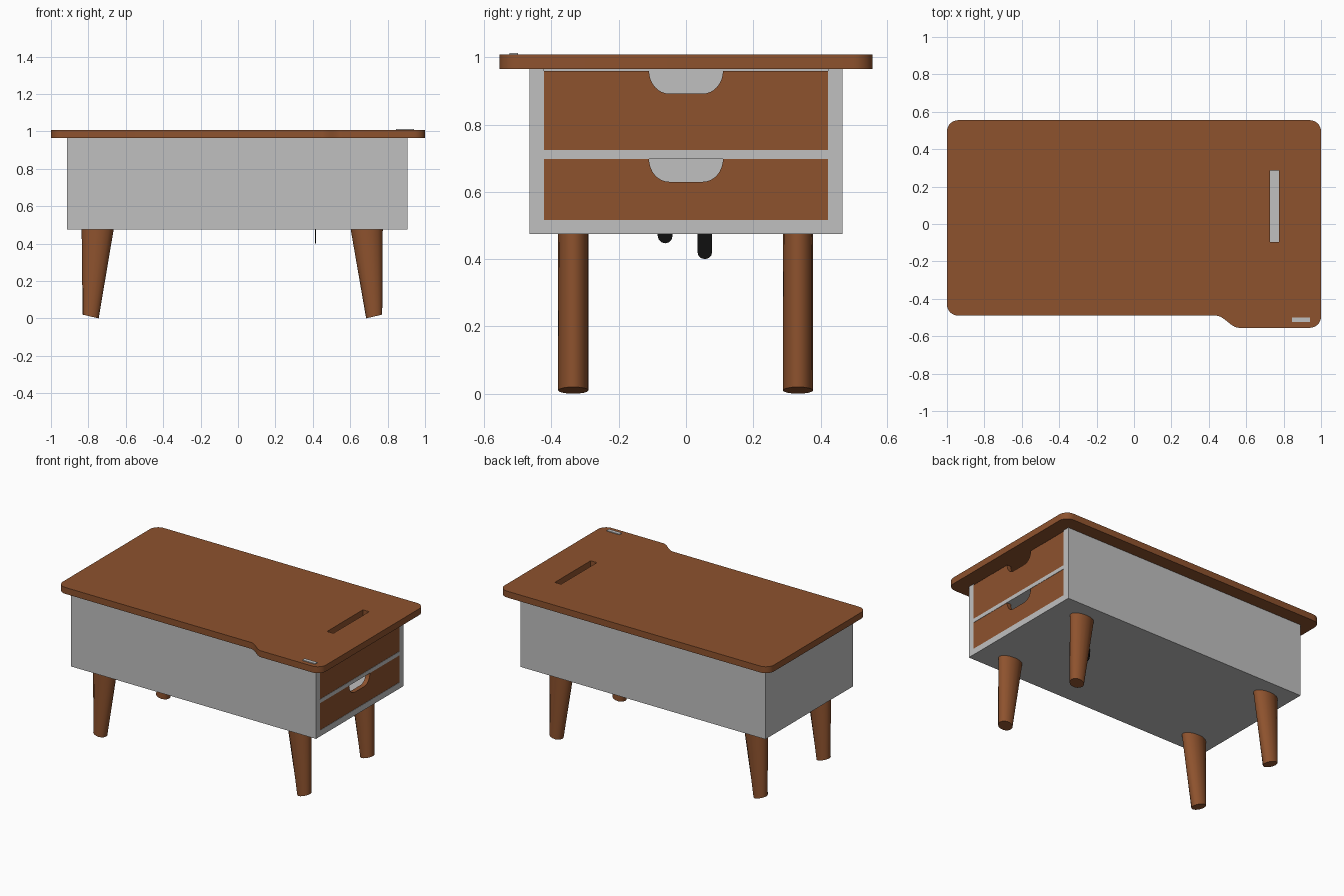
import bpy, bmesh, math
from mathutils import Vector

if "Cube" in bpy.data.objects:
    bpy.data.objects.remove(bpy.data.objects["Cube"])


def material(name, rgb):
    m = bpy.data.materials.new(name)
    m.diffuse_color = (*rgb, 1)
    m.use_nodes = True
    m.node_tree.nodes["Principled BSDF"].inputs["Base Color"].default_value = m.diffuse_color
    return m


WOOD = material("walnut wood", (0.27, 0.085, 0.027))
GREY = material("light grey", (0.53, 0.53, 0.53))
BLACK = material("black", (0.005, 0.005, 0.005))


def finish(name, bm, mat, smooth=None):
    bmesh.ops.recalc_face_normals(bm, faces=bm.faces)
    me = bpy.data.meshes.new(name)
    bm.to_mesh(me)
    bm.free()
    me.materials.append(mat)
    ob = bpy.data.objects.new(name, me)
    bpy.context.collection.objects.link(ob)
    bpy.ops.object.select_all(action='DESELECT')
    ob.select_set(True)
    bpy.context.view_layer.objects.active = ob
    if smooth:
        bpy.ops.object.shade_smooth_by_angle(angle=math.radians(smooth))
    return ob


def prism(name, pts, offset, mat, smooth=None):
    """Extrude a flat outline of 3D points along an offset."""
    bm = bmesh.new()
    face = bm.faces.new([bm.verts.new(p) for p in pts])
    new = bmesh.ops.extrude_face_region(bm, geom=[face])["geom"]
    bmesh.ops.translate(bm, vec=offset,
                        verts=[v for v in new if isinstance(v, bmesh.types.BMVert)])
    # the source face survives as the second cap
    return finish(name, bm, mat, smooth)


def box(name, x, y, z, mat):
    pts = [(x[0], y[0], z[0]), (x[1], y[0], z[0]), (x[1], y[1], z[0]), (x[0], y[1], z[0])]
    return prism(name, pts, (0, 0, z[1] - z[0]), mat)


def cut(ob, cutter):
    cutter.hide_render = True
    mod = ob.modifiers.new("cut", 'BOOLEAN')
    mod.operation = 'DIFFERENCE'
    mod.solver = 'EXACT'
    mod.object = cutter
    bpy.context.view_layer.objects.active = ob
    bpy.ops.object.modifier_apply(modifier=mod.name)
    bpy.data.objects.remove(cutter)


def arc(cx, cy, rx, ry, a0, a1, n=8):
    return [(cx + rx * math.cos(math.radians(a0 + (a1 - a0) * i / n)),
             cy + ry * math.sin(math.radians(a0 + (a1 - a0) * i / n))) for i in range(n + 1)]


# Tabletop: rounded corners and a stepped front edge
r = 0.06
outline = arc(-1 + r, -0.49 + r, r, r, 180, 270)
for i in range(13):
    t = i / 12
    outline.append((0.44 + 0.12 * t, -0.49 - 0.065 * t * t * (3 - 2 * t)))
outline += arc(1 - r, -0.555 + r, r, r, 270, 360)
outline += arc(1 - r, 0.555 - r, r, r, 0, 90)
outline += arc(-1 + r, 0.555 - r, r, r, 90, 180)
top = prism("tabletop", [(x, y, 0.965) for x, y in outline], (0, 0, 0.043), WOOD, 35)
cut(top, box("slot_cutter", (0.728, 0.775), (-0.095, 0.285), (0.9, 1.1), GREY))

# Small grey badge plate on the front corner
box("badge_plate", (0.845, 0.94), (-0.525, -0.5), (1.007, 1.013), GREY)

# Case with two drawer openings on the right end
case = box("case", (-0.915, 0.905), (-0.465, 0.465), (0.475, 0.965), GREY)
for lo, hi in ((0.516, 0.698), (0.724, 1.1)):
    cut(case, box("opening_cutter", (0.5, 1.1), (-0.422, 0.422), (lo, hi), GREY))

# Drawer fronts with a rounded finger cut-out
for name, lo, hi in (("lower_drawer_front", 0.516, 0.698), ("upper_drawer_front", 0.724, 0.96)):
    prof = [(-0.422, hi), (-0.422, lo), (0.422, lo), (0.422, hi)]
    prof += arc(0.05, hi, 0.06, 0.068, 0, -90)
    prof += arc(-0.05, hi, 0.06, 0.068, -90, -180)
    prism(name, [(0.873, y, z) for y, z in prof], (0.03, 0, 0), WOOD, 35)


# Legs: wide oval at the top, round and slightly tilted at the foot
def leg(name, top_x, foot_x, y):
    bm = bmesh.new()
    n = 16
    side = 1 if top_x > 0 else -1
    rings = []
    for cx, rx, z, tilt in ((foot_x, 0.043, 0.01, 0.01), (top_x, 0.086, 0.48, 0)):
        ring = []
        for i in range(n):
            a = 2 * math.pi * i / n
            c = math.cos(a)
            ring.append(bm.verts.new((cx + rx * c, y + 0.045 * math.sin(a), z + tilt * c * side)))
        rings.append(ring)
    for i in range(n):
        j = (i + 1) % n
        bm.faces.new((rings[0][i], rings[0][j], rings[1][j], rings[1][i]))
    for ring in rings:
        bm.faces.new(ring)
    finish(name, bm, WOOD, 40)


for end, tx, fx in (("left", -0.75, -0.788), ("right", 0.688, 0.728)):
    for row, y in (("front", -0.335), ("back", 0.333)):
        leg(f"{row}_{end}_leg", tx, fx, y)

# Thin black tabs hanging below the case
for name, y, z in (("short_tab", -0.062, 0.447), ("long_tab", 0.056, 0.4)):
    prof = [(y - 0.022, 0.48)] + arc(y, z + 0.022, 0.022, 0.022, 180, 360, 6) + [(y + 0.022, 0.48)]
    prism(name, [(0.412, a, b) for a, b in prof], (0.006, 0, 0), BLACK)
